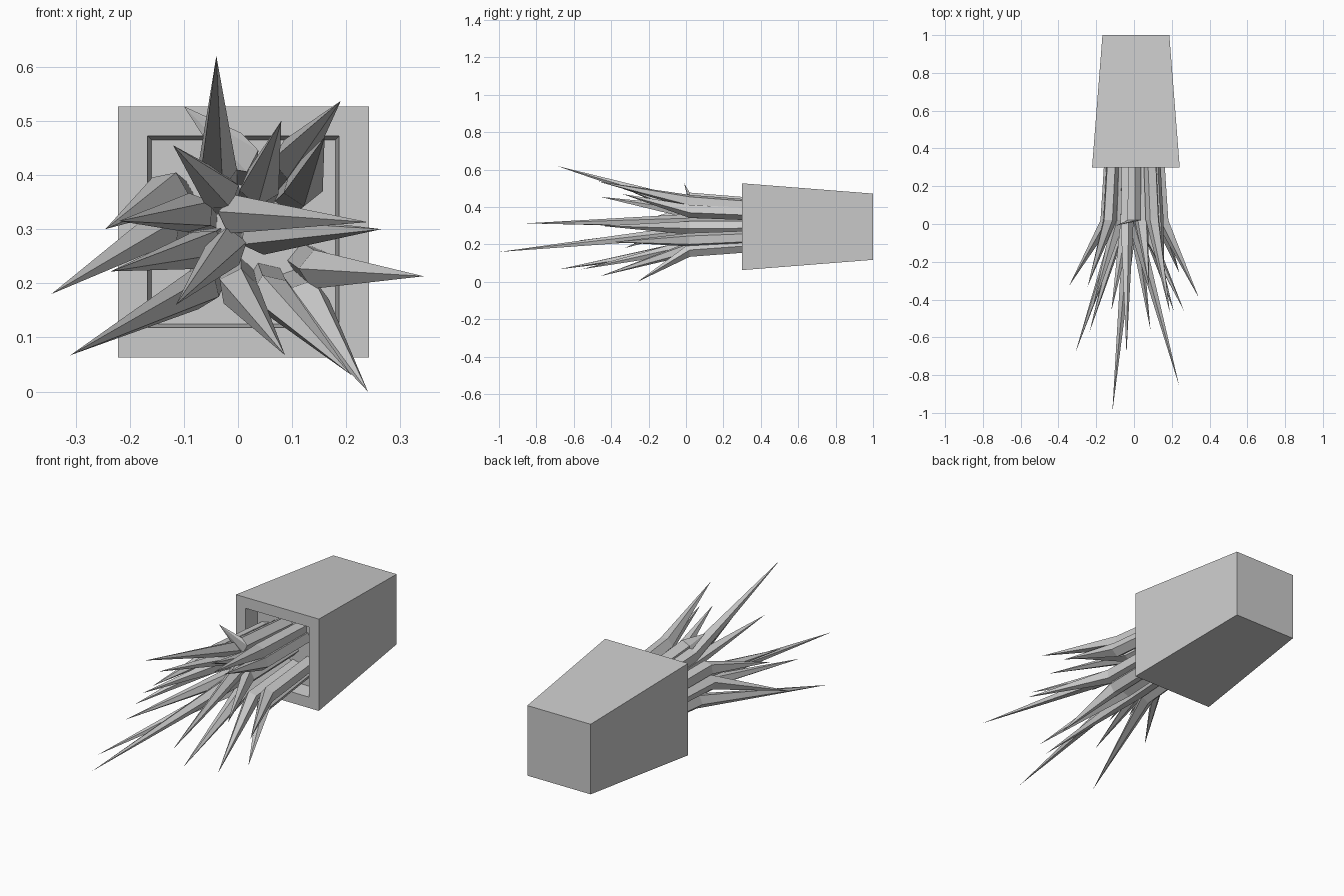
import bpy, math
from mathutils import Vector

if "Cube" in bpy.data.objects:
    bpy.data.objects.remove(bpy.data.objects["Cube"])


def make(name, rings, tip=None):
    """Loft rings (ordered back to front) and close with a cap or a point."""
    n = len(rings[0])
    verts = [v for ring in rings for v in ring]
    faces = [tuple(reversed(range(n)))]
    for r in range(len(rings) - 1):
        for i in range(n):
            j = (i + 1) % n
            faces.append((r * n + i, r * n + j, r * n + n + j, r * n + n + i))
    last = len(verts) - n
    if tip is None:
        faces.append(tuple(range(last, last + n)))
    else:
        verts.append(tip)
        faces += [(last + i, last + (i + 1) % n, last + n) for i in range(n)]
    me = bpy.data.meshes.new(name)
    me.from_pydata(verts, [], faces)
    me.update()
    ob = bpy.data.objects.new(name, me)
    bpy.context.collection.objects.link(ob)
    return ob


def ring(centre, radius, sides, turn):
    angles = [turn + math.tau * i / sides for i in range(sides)]
    return [centre + Vector((math.cos(a), 0, math.sin(a))) * radius for a in angles]


# Tapered housing: square rings from back face, over the front rim, into the recess
profile = [(0.177, 1.0), (0.232, 0.30), (0.177, 0.30), (0.170, 0.385)]
make("housing", [ring(Vector((0.01, y, 0.295)), h * math.sqrt(2), 4, math.pi / 4)
                 for h, y in profile])

# Shards: bend (x, z), then tip (x, y, z)
shards = [
    # upper
    (-0.04, 0.41, -0.04, -0.69, 0.62),
    (0.10, 0.43, 0.19, -0.47, 0.537),
    (0.00, 0.44, -0.10, -0.01, 0.527),
    (0.04, 0.38, 0.08, -0.33, 0.50),
    (-0.035, 0.37, -0.12, -0.46, 0.455),
    (0.12, 0.38, 0.16, -0.34, 0.47),
    # right
    (0.00, 0.325, 0.24, -0.86, 0.313),
    (0.04, 0.29, 0.265, -0.46, 0.30),
    (0.15, 0.225, 0.343, -0.39, 0.213),
    # lower
    (0.13, 0.17, 0.24, -0.26, 0.0),
    (0.06, 0.18, 0.21, -0.46, 0.03),
    (0.00, 0.19, 0.087, -0.56, 0.067),
    (-0.07, 0.19, -0.31, -0.68, 0.067),
    (-0.02, 0.265, -0.115, -1.0, 0.16),
    # left
    (-0.06, 0.265, -0.235, -0.57, 0.222),
    (-0.14, 0.305, -0.345, -0.33, 0.18),
    (-0.13, 0.37, -0.245, -0.33, 0.30),
    (-0.08, 0.33, -0.22, -0.45, 0.315),
]
for n, (mx, mz, tx, ty, tz) in enumerate(shards):
    mid = Vector((mx, 0.02, mz))
    # roots gather slightly toward the middle of the recess floor
    base = Vector((mx * 0.85, 0.385, 0.3 + (mz - 0.3) * 0.8))
    make("shard_%02d" % (n + 1),
         [ring(base, 0.036, 5, n * 0.7), ring(mid, 0.038, 5, n * 0.7)],
         Vector((tx, ty, tz)))
